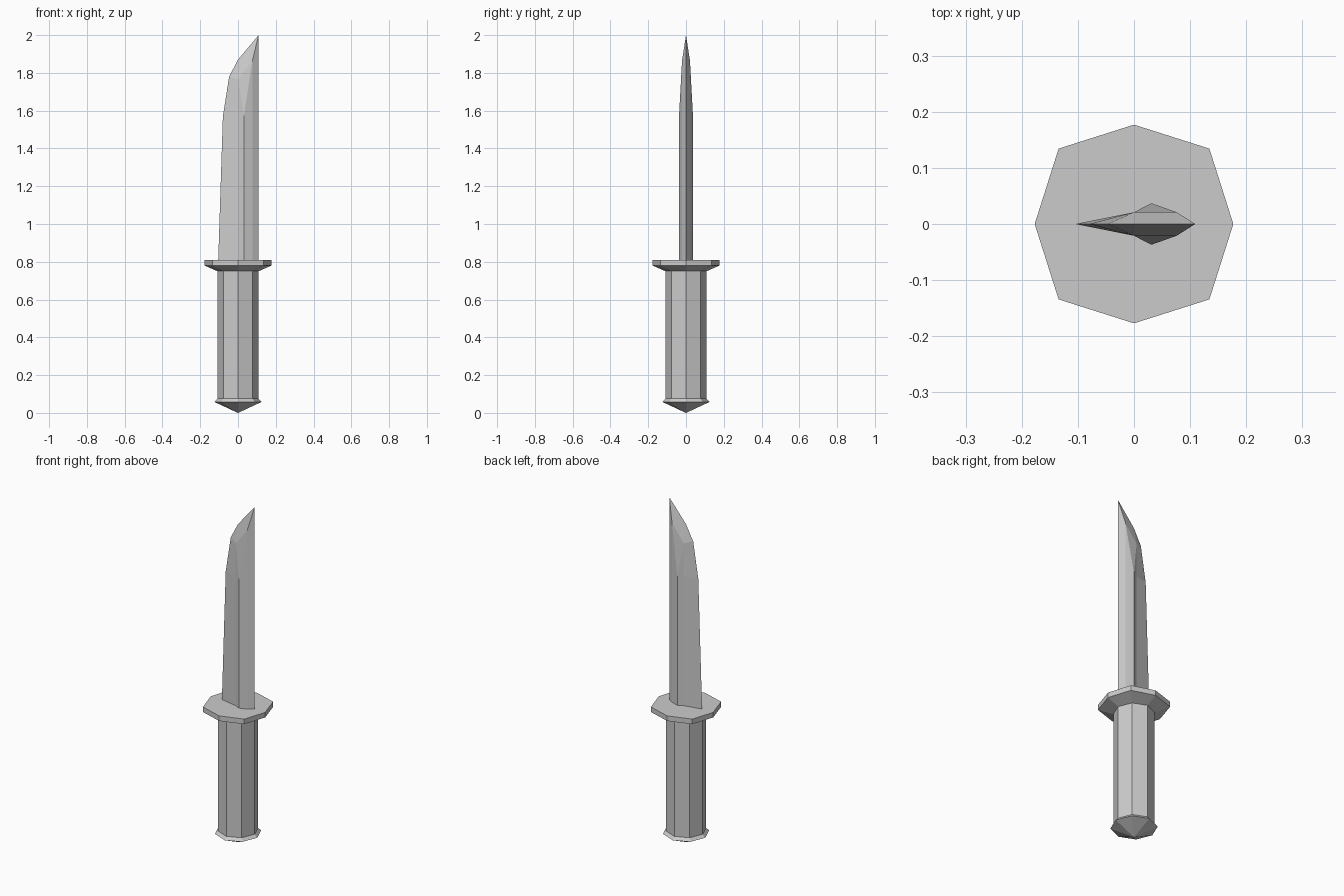
import bpy, bmesh, math

if "Cube" in bpy.data.objects:
    bpy.data.objects.remove(bpy.data.objects["Cube"])


def finish(name, bm):
    bmesh.ops.remove_doubles(bm, verts=bm.verts, dist=1e-5)
    bmesh.ops.recalc_face_normals(bm, faces=bm.faces)
    me = bpy.data.meshes.new(name)
    bm.to_mesh(me)
    bm.free()
    ob = bpy.data.objects.new(name, me)
    bpy.context.collection.objects.link(ob)
    return ob


def octagon_stack(name, levels):
    """Eight-sided lathe; each level is (z, radius on axes, radius on diagonals)."""
    bm = bmesh.new()
    rings = []
    for z, ra, rd in levels:
        ring = []
        for i in range(8):
            r = rd if i % 2 else ra
            a = math.pi / 4 * i
            ring.append(bm.verts.new((r * math.cos(a), r * math.sin(a), z)))
        rings.append(ring)
    for lo, hi in zip(rings, rings[1:]):
        for i in range(8):
            j = (i + 1) % 8
            bm.faces.new((lo[i], lo[j], hi[j], hi[i]))
    bm.faces.new(rings[0][::-1])
    bm.faces.new(rings[-1])
    return finish(name, bm)


# Pommel: pointed octagonal cap
octagon_stack("pommel", [(0, 0.0005, 0.0005), (0.058, 0.125, 0.125), (0.075, 0.109, 0.109)])

# Grip
octagon_stack("grip", [(0.07, 0.109, 0.109), (0.755, 0.109, 0.109)])

# Guard: tapers out of the grip into a flat plate
octagon_stack("guard", [(0.75, 0.109, 0.109), (0.78, 0.177, 0.19), (0.81, 0.177, 0.19)])

# Blade: half profile points, mirrored across y
BASE, SHOULDER = 0.80, 1.57
pts = {
    "e0": (-0.105, 0, BASE), "e1": (-0.08, 0, SHOULDER),
    "e2": (-0.047, 0, 1.78), "e3": (0.0, 0, 1.87), "tip": (0.109, 0, 2.0),
    "s0": (0.109, 0, BASE), "s1": (0.109, 0, SHOULDER),
    "p0": (0.0, 0.021, BASE), "p1": (0.0, 0.021, SHOULDER), "p2": (0.0, 0.021, 1.765),
    "r0": (0.031, 0.037, BASE), "r1": (0.031, 0.037, SHOULDER),
    "q0": (0.076, 0.021, BASE), "q1": (0.076, 0.021, SHOULDER), "q2": (0.076, 0.021, 1.865),
}
faces = ["e0 e1 p1 p0", "p0 p1 r1 r0", "r0 r1 q1 q0", "q0 q1 s1 s0",
         "e1 e2 p2 p1", "p1 p2 r1", "r1 p2 q2", "r1 q2 q1", "q1 q2 tip s1",
         "e2 e3 p2", "e3 tip q2 p2", "e0 p0 r0 q0 s0"]
bm = bmesh.new()
for side in (1, -1):
    v = {k: bm.verts.new((x, y * side, z)) for k, (x, y, z) in pts.items()}
    for f in faces:
        bm.faces.new([v[k] for k in f.split()])
finish("blade", bm)
